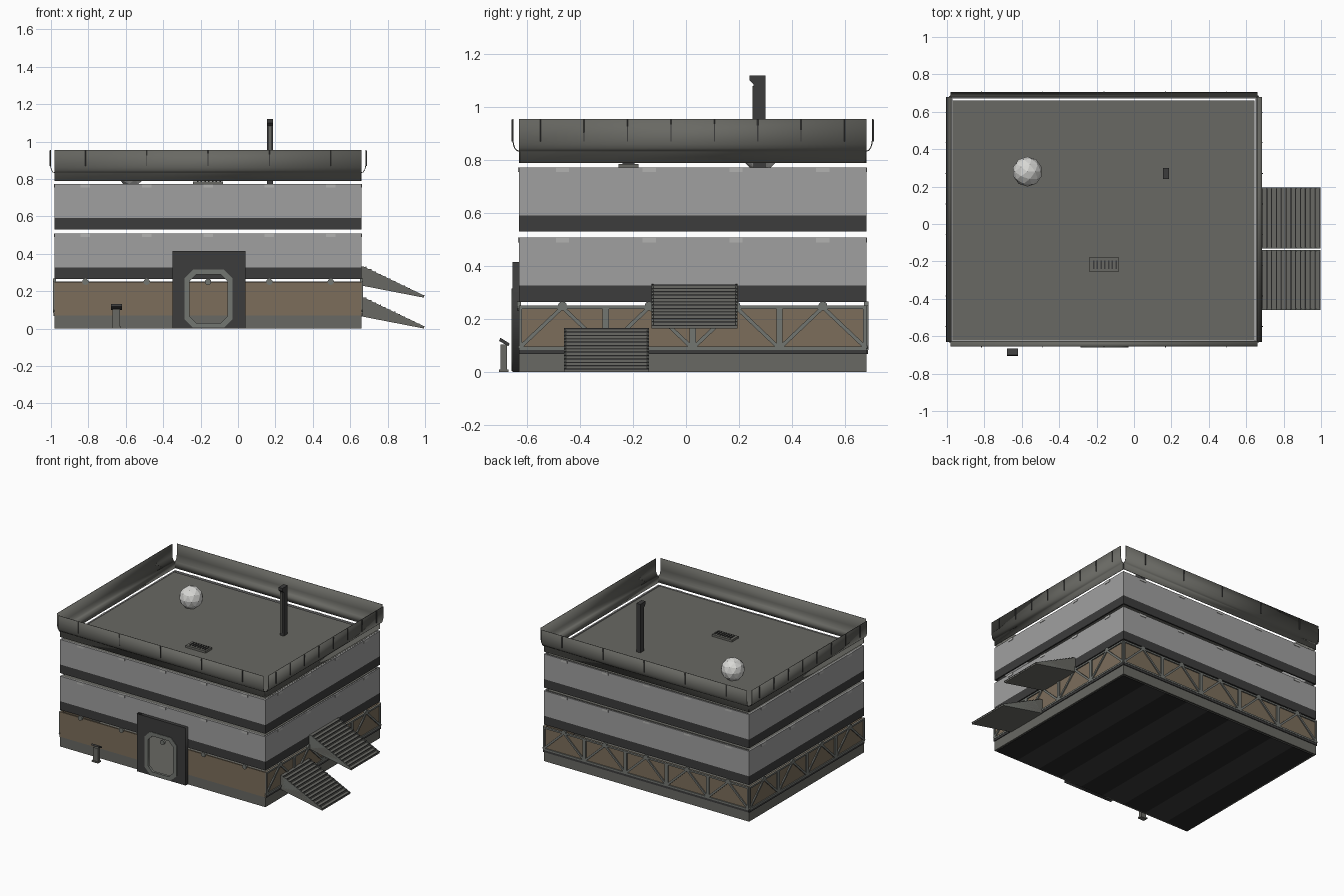
import bpy, bmesh, math
from mathutils import Matrix, Vector

cube = bpy.data.objects.get("Cube")
if cube:
    bpy.data.objects.remove(cube, do_unlink=True)


def material(name, r, g, b):
    m = bpy.data.materials.new(name)
    m.use_nodes = True
    m.diffuse_color = (r, g, b, 1)
    m.node_tree.nodes["Principled BSDF"].inputs["Base Color"].default_value = (r, g, b, 1)
    return m


GREY = material("olive grey", 0.14, 0.14, 0.125)
LIGHT = material("light grey", 0.35, 0.35, 0.35)
PALE = material("pale tab grey", 0.45, 0.45, 0.44)
DARK = material("charcoal", 0.045, 0.045, 0.045)
BROWN = material("tan brown", 0.20, 0.155, 0.105)
STEEL = material("truss grey", 0.17, 0.18, 0.165)
WHITE = material("off white", 0.68, 0.68, 0.66)
BLACK = material("near black", 0.02, 0.02, 0.02)


def finish(name, bm, mat, matrix=Matrix()):
    bmesh.ops.transform(bm, matrix=matrix, verts=bm.verts)
    bmesh.ops.recalc_face_normals(bm, faces=bm.faces)
    mesh = bpy.data.meshes.new(name)
    bm.to_mesh(mesh)
    bm.free()
    mesh.materials.append(mat)
    ob = bpy.data.objects.new(name, mesh)
    bpy.context.collection.objects.link(ob)
    return ob


def add_box(bm, lo, hi):
    lo, hi = Vector(lo), Vector(hi)
    m = Matrix.Translation((lo + hi) / 2) @ Matrix.Diagonal((*(hi - lo), 1))
    bmesh.ops.create_cube(bm, size=1, matrix=m)


def boxes(name, mat, pairs, matrix=Matrix()):
    bm = bmesh.new()
    for lo, hi in pairs:
        add_box(bm, lo, hi)
    return finish(name, bm, mat, matrix)


def add_bar(bm, a, b, width, y0, y1):
    """Flat bar in the local xz plane from a to b."""
    a, b = Vector(a), Vector(b)
    d, c = b - a, (a + b) / 2
    m = (Matrix.Translation((c.x, (y0 + y1) / 2, c.y))
         @ Matrix.Rotation(-math.atan2(d.y, d.x), 4, 'Y')
         @ Matrix.Diagonal((d.length, y1 - y0, width, 1)))
    bmesh.ops.create_cube(bm, size=1, matrix=m)


def prism(name, mat, points, to3d, a, b):
    """Extrude a closed profile between two positions on the third axis."""
    bm = bmesh.new()
    face = bm.faces.new([bm.verts.new(to3d(p, q, a)) for p, q in points])
    ext = bmesh.ops.extrude_face_region(bm, geom=[face])
    shift = Vector(to3d(0, 0, b)) - Vector(to3d(0, 0, a))
    bmesh.ops.translate(bm, vec=shift, verts=[v for v in ext["geom"] if isinstance(v, bmesh.types.BMVert)])
    return finish(name, bm, mat)


def octagon(x0, x1, z0, z1, c):
    return [(x0 + c, z0), (x1 - c, z0), (x1, z0 + c), (x1, z1 - c),
            (x1 - c, z1), (x0 + c, z1), (x0, z1 - c), (x0, z0 + c)]


def plate_with_hole(name, mat, loops, y, half):
    """Upright plate whose second loop is a hole."""
    cu = bpy.data.curves.new(name, 'CURVE')
    cu.dimensions, cu.fill_mode, cu.extrude = '2D', 'BOTH', half
    for loop in loops:
        sp = cu.splines.new('POLY')
        sp.points.add(len(loop) - 1)
        for p, (x, z) in zip(sp.points, loop):
            p.co = (x, z, 0, 1)
        sp.use_cyclic_u = True
    tmp = bpy.data.objects.new(name + "_curve", cu)
    bpy.context.collection.objects.link(tmp)
    bpy.context.view_layer.update()
    mesh = bpy.data.meshes.new_from_object(tmp.evaluated_get(bpy.context.evaluated_depsgraph_get()))
    bpy.data.objects.remove(tmp, do_unlink=True)
    mesh.materials.clear()
    mesh.materials.append(mat)
    mesh.transform(Matrix.Translation((0, y, 0)) @ Matrix.Rotation(math.pi / 2, 4, 'X'))
    bpy.context.collection.objects.link(bpy.data.objects.new(name, mesh))


CX, CY, HX, HY, T = -0.16, 0.025, 0.82, 0.655, 0.01
DOOR = (-0.13, 0.14)  # doorway span in the front wall's own axis
SIDES = [("front", 0, HX, HY, 5), ("left", 90, HY, HX, 4),
         ("back", 180, HX, HY, 5), ("right", -90, HY, HX, 4)]
PARAPET = [(0, .79), (0, .832), (.01, .835), (.018, .845), (.023, .86), (.025, .875), (.025, .955)]

for side, angle, half, dist, count in SIDES:
    front = side == "front"
    M = (Matrix.Translation((CX, CY, 0)) @ Matrix.Rotation(math.radians(angle), 4, 'Z')
         @ Matrix.Translation((0, -dist, 0)))
    spans = [(-half, DOOR[0]), (DOOR[1], half)] if front else [(-half, half)]

    # Wall bands, with open slots between storeys
    def band(name, mat, z0, z1, parts=((-half, half),), out=0.0):
        boxes(side + "_" + name, mat, [((a, -out, z0), (b, T, z1)) for a, b in parts], M)

    band("base", GREY, 0, .07, spans)
    band("brown_wall", BROWN, .07, .25, spans)
    for level, z in enumerate((.265, .53)):
        band(f"dark_band_{level}", DARK, z, z + .062, spans if z < .3 else ((-half, half),))
        band(f"light_band_{level}", LIGHT, z + .062, z + .243)

    # Truss modules, round nodes and pale tabs
    step = 2 * half / count
    centres = [-half + step * (i + .5) for i in range(count)]
    truss, nodes, tabs = bmesh.new(), bmesh.new(), bmesh.new()
    for c in centres:
        for z in (.49, .755):
            add_box(tabs, (c - .025, -.003, z), (c + .025, 0, z + .018))
        m = Matrix.Translation((c, 0, .25)) @ Matrix.Rotation(math.pi / 2, 4, 'X')
        bmesh.ops.create_cone(nodes, cap_ends=True, segments=12, radius1=.017, radius2=.017, depth=.016, matrix=m)
        for s in (-1, 1):
            e = c + s * step / 2
            add_bar(truss, (c, .245), (e, .09), .014, -.008, 0)
            add_bar(truss, (e - s * .006, .085), (e - s * .006, .25), .012, -.008, 0)
    finish(side + "_tabs", tabs, PALE, M)
    finish(side + "_truss_nodes", nodes, STEEL, M)
    if front:
        truss.free()
    else:
        for z in (.09, .245):
            add_bar(truss, (-half, z), (half, z), .012, -.008, 0)
        finish(side + "_truss", truss, STEEL, M)
        band("ledge", DARK, .068, .084, out=.006)

    # Flared parapet sheet with panel seams
    bm = bmesh.new()
    rows = [[bm.verts.new((x, -o, z)) for x in (-half, half)] for o, z in PARAPET]
    for r, s in zip(rows, rows[1:]):
        bm.faces.new((r[0], r[1], s[1], s[0]))
    wall = finish(side + "_parapet", bm, GREY, M)
    for p in wall.data.polygons:
        p.use_smooth = True
    wall.modifiers.new("thickness", 'SOLIDIFY').thickness = .004
    seam = step if len(centres) == 5 else step / 2
    n = int(2 * half / seam)
    boxes(side + "_parapet_seams", DARK,
          [((x - .002, -.029, .87), (x + .002, -.022, .953))
           for x in (-half + seam * (i + .5) for i in range(n))], M)

# Striped underside, storey floors and roof
X0, X1, Y0, Y1 = -.975, .645, -.625, .66
w = (X1 - X0) / 9
for parity, mat in enumerate((BLACK, DARK)):
    boxes("underside_stripes_" + str(parity), mat,
          [((X0 + w * i, Y0, 0), (X0 + w * (i + 1), Y1, .004)) for i in range(parity, 9, 2)])
for name, z in (("ground_floor", .006), ("middle_floor", .505), ("roof", .768)):
    boxes(name, GREY, [((X0, Y0, z - .002), (X1, Y1, z + .002))])

# Entrance portal and trim
opening = octagon(-.275, -.04, .015, .305, .04)
plate_with_hole("door_portal", DARK, [[(-.35, 0), (.04, 0), (.04, .415), (-.35, .415)], opening], -.642, .013)
plate_with_hole("door_trim", STEEL, [octagon(-.285, -.03, .005, .315, .045),
                                     octagon(-.258, -.057, .03, .288, .035)], -.65, .009)

# Two flights of stairs
STEPS, RUN, RISE = 13, .335, .165
dx, dz = RUN / STEPS, RISE / STEPS
for name, y0, y1, top in (("upper", -.13, .195, .33), ("lower", -.46, -.14, .165)):
    prof = [(.66, top)]
    for i in range(STEPS):
        x, z = .66 + dx * (i + 1), top - dz * i
        prof += [(x, z), (x, z - dz)]
    prof += [(.66, top - .10)]
    prism(name + "_stairs", GREY, prof, lambda p, q, t: (p, t, q), y0, y1)
    boxes(name + "_stair_nosings", DARK,
          [((.66 + dx * (i + 1) - .005, y0, top - dz * i - .004),
            (.66 + dx * (i + 1) + .001, y1, top - dz * i + .001)) for i in range(STEPS)])
    for k, y in enumerate((y0, y1 - .008)):
        prism(f"{name}_stringer_{k}", STEEL,
              [(.66, top + .002), (.67, top + .002), (.995, top - RISE + .012), (.995, top - RISE), (.66, top - .10)],
              lambda p, q, t: (p, t, q), y, y + .008)

# Control post in front
boxes("control_post", GREY, [((-.67, -.70, 0), (-.63, -.675, .105)), ((-.675, -.705, 0), (-.625, -.67, .01))])
prism("control_panel", DARK, [(-.70, .13), (-.665, .108), (-.67, .098), (-.705, .118)],
      lambda p, q, t: (t, p, q), -.68, -.62)

# Roof mast with an overhanging head
prism("roof_mast", DARK, [(.255, .77), (.30, .77), (.30, 1.12), (.24, 1.12), (.24, 1.10), (.255, 1.085)],
      lambda p, q, t: (t, p, q), .155, .187)
boxes("mast_strip", GREY, [((.165, .25, .79), (.177, .256, 1.08))])

# Faceted roof dome ball
bm = bmesh.new()
bmesh.ops.create_icosphere(bm, subdivisions=2, radius=.08, matrix=Matrix.Translation((-.57, .28, .84)))
finish("roof_ball", bm, WHITE)

# Roof vent with slats
boxes("roof_vent", GREY, [((-.24, -.255, .77), (-.08, -.18, .785))])
boxes("vent_slats", DARK, [((-.22 + .02 * i, -.24, .785), (-.212 + .02 * i, -.195, .79)) for i in range(7)])
